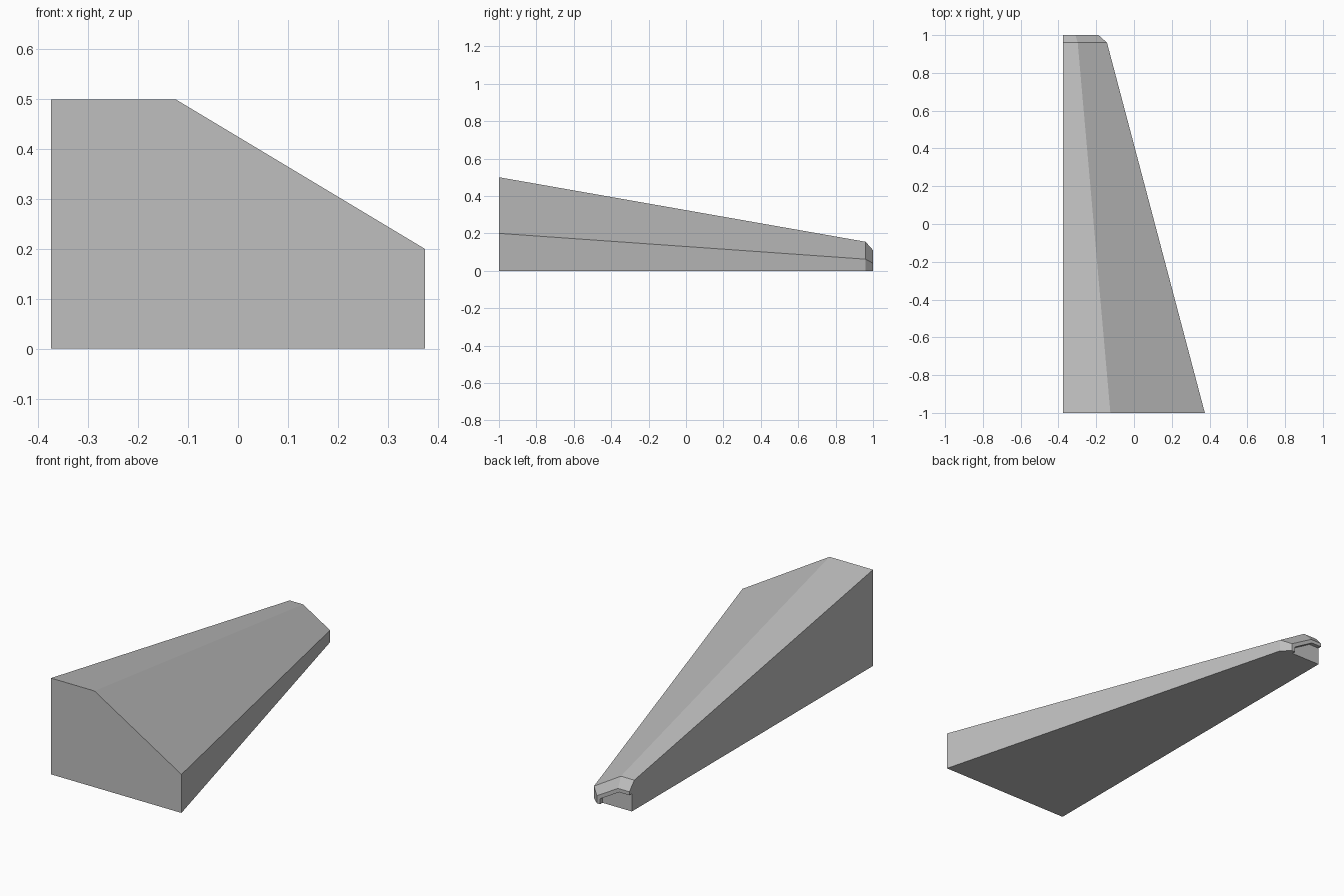
import bpy
import bmesh

if "Cube" in bpy.data.objects:
    bpy.data.objects.remove(bpy.data.objects["Cube"])

grey = bpy.data.materials.new("mid grey")
grey.use_nodes = True
colour = (0.52, 0.52, 0.52, 1)
grey.diffuse_color = colour
grey.node_tree.nodes["Principled BSDF"].inputs["Base Color"].default_value = colour

SIDE = -0.375  # flat upright side shared by every section


def outline(height, knee, low, edge):
    """Top-left, knee, low shoulder and foot of a section, as (x, z)."""
    return [(SIDE, height), (knee, height), (edge, low), (edge, 0)]


def loft(name, sections, cap_start=True):
    """Join (y, points) sections with quads and close the ends."""
    bm = bmesh.new()
    rings = [[bm.verts.new((x, y, z)) for x, z in pts] for y, pts in sections]
    for a, b in zip(rings, rings[1:]):
        for i in range(len(a)):
            j = (i + 1) % len(a)
            bm.faces.new((a[i], a[j], b[j], b[i]))
    if cap_start:
        bm.faces.new(rings[0])
    bm.faces.new(rings[-1][::-1])
    bmesh.ops.recalc_face_normals(bm, faces=bm.faces)
    mesh = bpy.data.meshes.new(name)
    bm.to_mesh(mesh)
    bm.free()
    mesh.materials.append(grey)
    obj = bpy.data.objects.new(name, mesh)
    bpy.context.collection.objects.link(obj)
    return obj


big = outline(0.5, -0.125, 0.2, 0.375)
small = outline(0.155, -0.298, 0.062, -0.143)
tip = outline(0.11, -0.31, 0.04, -0.188)
inner = outline(0.092, -0.316, 0.028, -0.206)
# Section halfway along the bevelled end
middle = [((a + c) / 2, (b + d) / 2) for (a, b), (c, d) in zip(small, tip)]
corner = [(SIDE, 0)]

# Tapered solid body, up to the recessed end wall
loft("tapered_body", [(-1, big + corner), (0.96, small + corner),
                      (0.98, middle + corner)])

# Thin bevelled lip around the recess, open at the foot and upright side
loft("end_lip", [(0.98, middle + inner[::-1]), (1, tip + inner[::-1])],
     cap_start=False)
